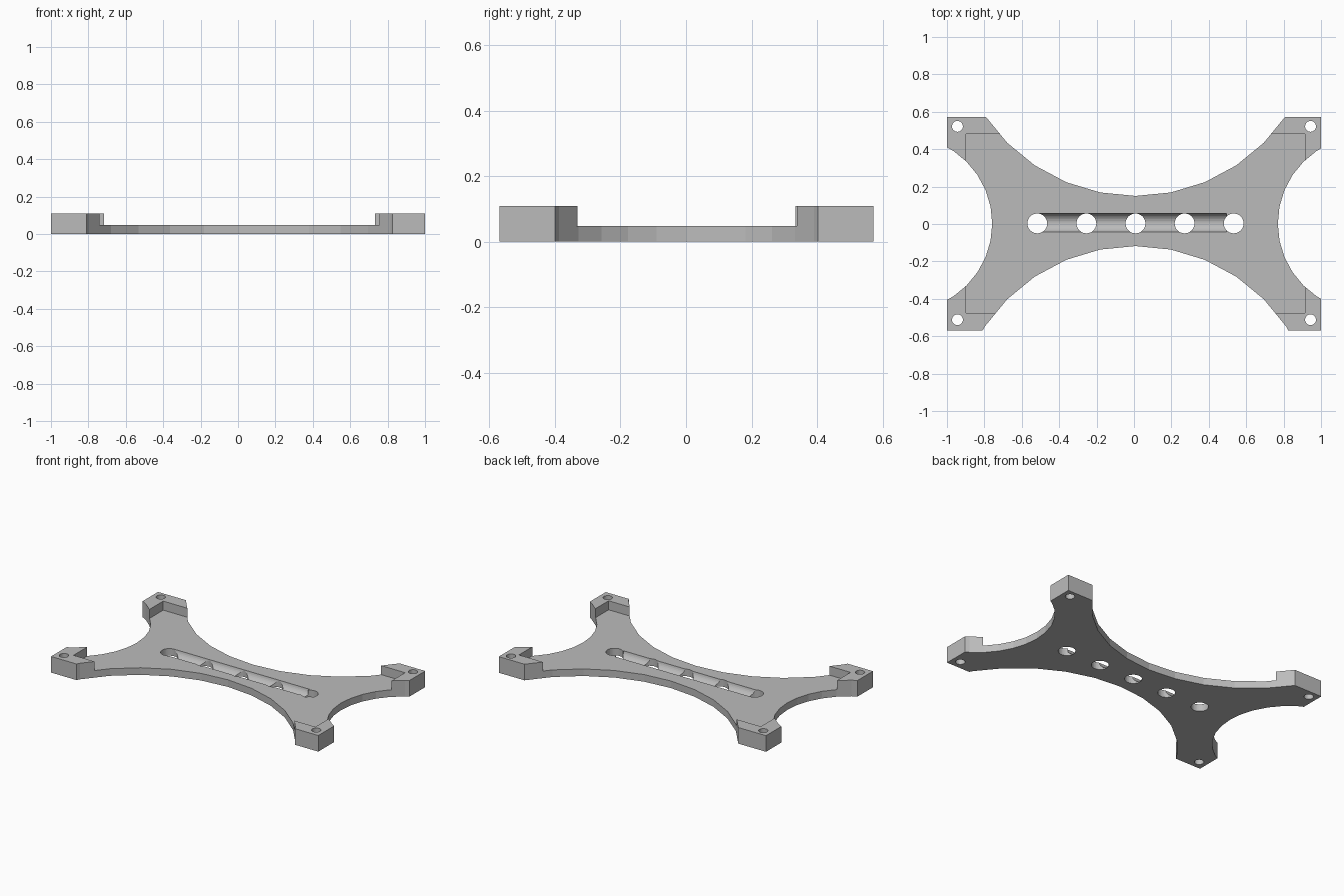
import bpy
import bmesh
from mathutils import Matrix, Vector

cube = bpy.data.objects.get("Cube")
if cube:
    bpy.data.objects.remove(cube, do_unlink=True)

grey = bpy.data.materials.new("light grey")
grey.use_nodes = True
colour = (0.5, 0.5, 0.5, 1)
grey.diffuse_color = colour
grey.node_tree.nodes["Principled BSDF"].inputs["Base Color"].default_value = colour

PLATE, HEIGHT = 0.048, 0.109
MID = 0.008  # centre of the arcs and the hole row


def make_object(name, bm):
    mesh = bpy.data.meshes.new(name)
    bm.to_mesh(mesh)
    bm.free()
    mesh.materials.append(grey)
    obj = bpy.data.objects.new(name, mesh)
    bpy.context.collection.objects.link(obj)
    return obj


def box(name, low, high):
    low, high = Vector(low), Vector(high)
    bm = bmesh.new()
    place = Matrix.Translation((low + high) / 2) @ Matrix.Diagonal((*(high - low), 1))
    bmesh.ops.create_cube(bm, size=1, matrix=place)
    return make_object(name, bm)


def cylinder(name, centre, radius, depth=1, along_x=False):
    bm = bmesh.new()
    turn = Matrix.Rotation(1.5707963, 4, "Y") if along_x else Matrix.Identity(4)
    bmesh.ops.create_cone(bm, cap_ends=True, segments=32, radius1=radius, radius2=radius,
                          depth=depth, matrix=Matrix.Translation(centre) @ turn)
    return make_object(name, bm)


def cut(body, cutter):
    mod = body.modifiers.new("cut", "BOOLEAN")
    mod.operation, mod.solver, mod.object = "DIFFERENCE", "EXACT", cutter
    bpy.context.view_layer.objects.active = body
    bpy.ops.object.modifier_apply(modifier=mod.name)
    bpy.data.objects.remove(cutter, do_unlink=True)


# Solid block, lowered everywhere but at the four corner feet
frame = box("cross_frame", (-1, -0.57, 0), (1, 0.573, HEIGHT))
cut(frame, box("recess", (-0.897, -0.477, PLATE), (0.913, 0.482, 1)))

# Curved waists: wide arcs front and back, tight arcs at the sides
for centre, radius in (((MID, 1.12, 0), 0.97), ((MID, -1.088, 0), 0.97),
                       ((-1.226, 0.002, 0), 0.468), ((1.237, 0.002, 0), 0.468)):
    cut(frame, cylinder("arc", centre, radius))

# Screw holes in the feet
for x in (-0.944, 0.944):
    for y in (-0.512, 0.522):
        cut(frame, cylinder("screw_hole", (x, y, 0), 0.029))

# Rounded groove along the middle with a row of through holes
cut(frame, cylinder("groove", (-0.0075, 0.007, 0.053), 0.05, 1.005, True))
for i in range(-2, 3):
    cut(frame, cylinder("row_hole", (MID + i * 0.2625, 0.003, 0), 0.053))
